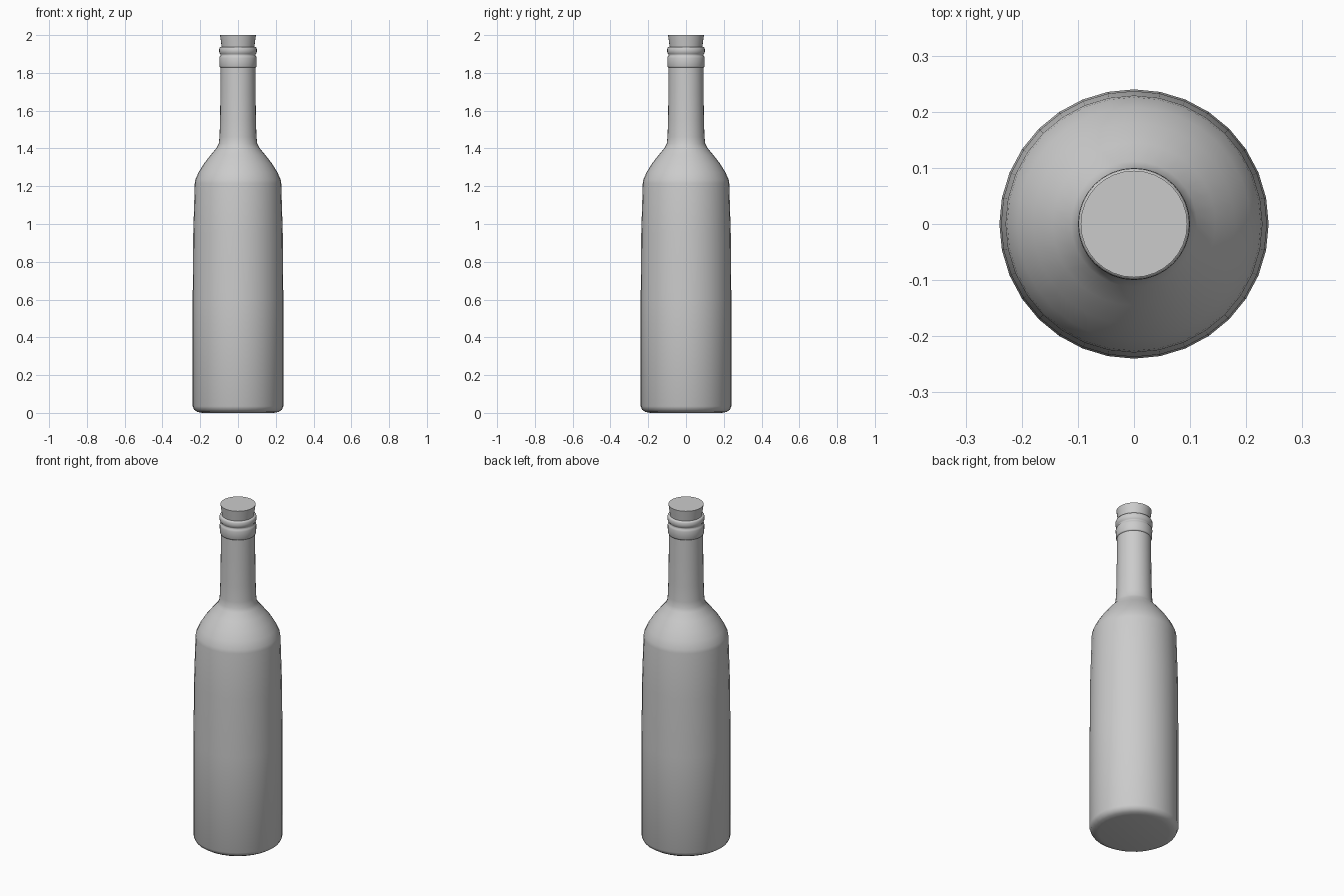
import bpy
import bmesh
from math import cos, sin, tau, radians

SIDES = 32

cube = bpy.data.objects.get("Cube")
if cube:
    bpy.data.objects.remove(cube, do_unlink=True)

grey = bpy.data.materials.new("plain grey")
grey.use_nodes = True
colour = (0.6, 0.6, 0.6, 1)
grey.diffuse_color = colour
grey.node_tree.nodes["Principled BSDF"].inputs["Base Color"].default_value = colour


def lathe(name, profile, sharp_angle):
    """Turn a (radius, height) profile about z and cap both ends."""
    bm = bmesh.new()
    rings = [[bm.verts.new((r * cos(tau * i / SIDES), r * sin(tau * i / SIDES), z))
              for i in range(SIDES)] for r, z in profile]
    for low, high in zip(rings, rings[1:]):
        for i in range(SIDES):
            j = (i + 1) % SIDES
            bm.faces.new((low[i], low[j], high[j], high[i]))
    bm.faces.new(rings[0][::-1])
    bm.faces.new(rings[-1])
    mesh = bpy.data.meshes.new(name)
    bm.to_mesh(mesh)
    bm.free()
    mesh.materials.append(grey)
    obj = bpy.data.objects.new(name, mesh)
    bpy.context.collection.objects.link(obj)
    bpy.ops.object.select_all(action='DESELECT')
    obj.select_set(True)
    bpy.context.view_layer.objects.active = obj
    bpy.ops.object.shade_smooth_by_angle(angle=radians(sharp_angle))


# Bottle body, shoulder and neck
lathe("bottle", [
    (0.19, 0.0), (0.215, 0.005), (0.232, 0.016), (0.24, 0.035),
    (0.24, 0.6), (0.237, 0.95), (0.229, 1.215), (0.226, 1.235),
    (0.208, 1.275), (0.18, 1.32), (0.145, 1.365), (0.112, 1.405),
    (0.102, 1.425), (0.098, 1.46), (0.095, 1.55), (0.093, 1.7),
    (0.092, 1.84),
], 60)

# Lip with a broad lower band and a rounded upper bead
lathe("lip_rings", [
    (0.09, 1.828), (0.095, 1.828), (0.098, 1.835), (0.099, 1.878),
    (0.096, 1.888), (0.091, 1.894), (0.094, 1.9), (0.099, 1.907),
    (0.1, 1.918), (0.099, 1.93), (0.095, 1.937), (0.085, 1.938),
], 70)

# Tapered stopper
lathe("cork", [(0.084, 1.92), (0.095, 2.0)], 40)
